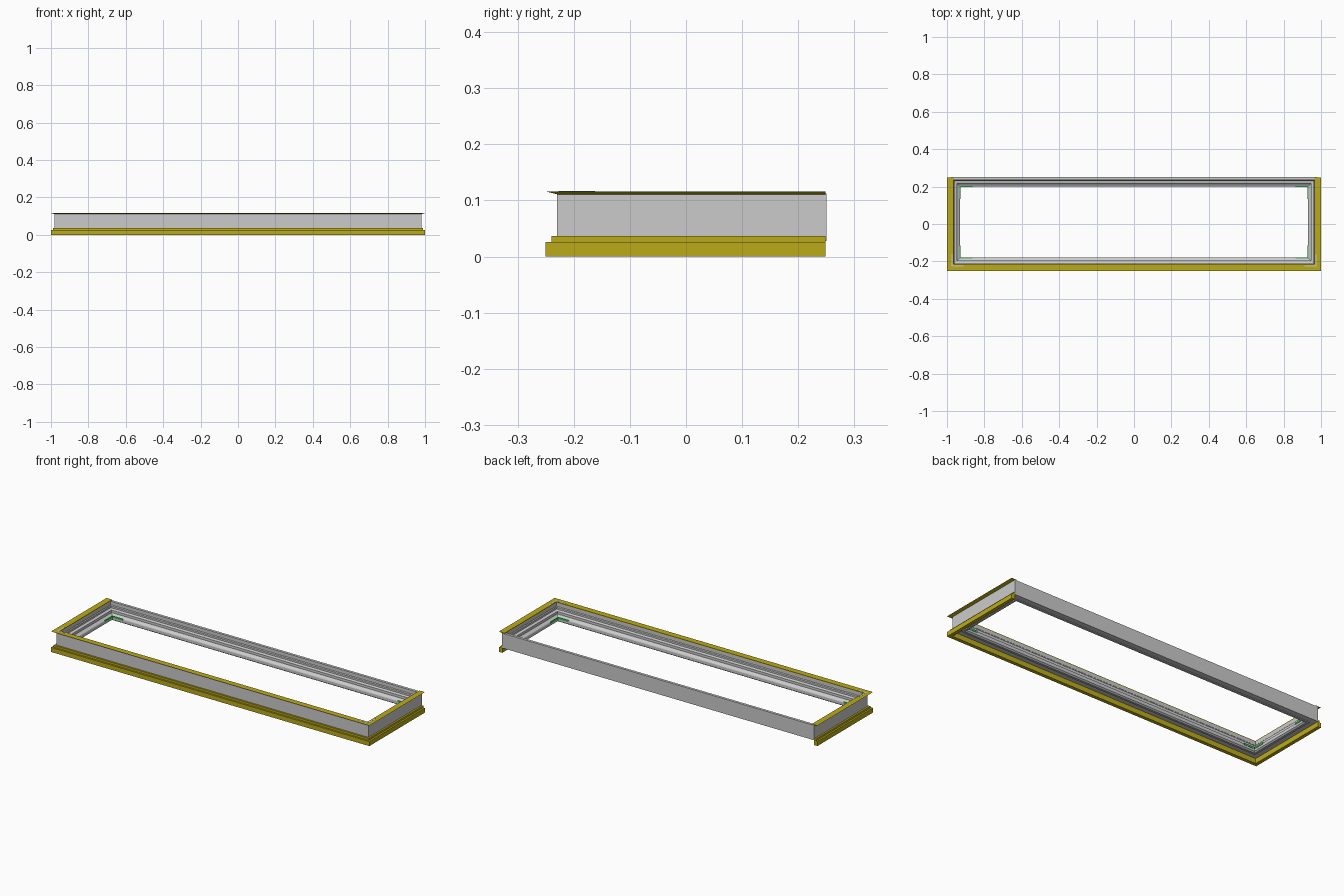
import bpy, bmesh

if "Cube" in bpy.data.objects:
    bpy.data.objects.remove(bpy.data.objects["Cube"])

X, YF, YB = 0.98, -0.23, 0.25   # outer faces of the grey frame


def material(name, rgb):
    m = bpy.data.materials.new(name)
    m.diffuse_color = (*rgb, 1)
    m.use_nodes = True
    m.node_tree.nodes["Principled BSDF"].inputs["Base Color"].default_value = m.diffuse_color
    return m


yellow = material("yellow", (0.5, 0.41, 0.01))
green = material("green", (0.05, 0.55, 0.1))


def sweep(name, profile, closed, mat=None):
    """Mitred sweep of an (inset, z) profile round four sides, or three with an open back."""
    bm = bmesh.new()
    corners = [(-1, 1), (-1, -1), (1, -1), (1, 1)]
    rings = []
    for sx, sy in corners:
        ring = []
        for d, z in profile:
            y = YF + d if sy < 0 else (YB - d if closed else YB - 0.001)
            ring.append(bm.verts.new((sx * (X - d), y, z)))
        rings.append(ring)
    n = len(profile)
    for i in range(4 if closed else 3):
        a, b = rings[i], rings[(i + 1) % 4]
        for j in range(n):
            k = (j + 1) % n
            bm.faces.new((a[j], a[k], b[k], b[j]))
    if not closed:
        bm.faces.new(rings[0])
        bm.faces.new(rings[3][::-1])
    return finish(name, bm, mat)


def finish(name, bm, mat=None):
    bmesh.ops.recalc_face_normals(bm, faces=bm.faces)
    me = bpy.data.meshes.new(name)
    bm.to_mesh(me)
    bm.free()
    ob = bpy.data.objects.new(name, me)
    bpy.context.collection.objects.link(ob)
    if mat:
        me.materials.append(mat)
    return ob


def corner_clip(name, sx, sy, inset, length, width, z0, z1, mat=None):
    """L-shaped clip set in one corner of the frame."""
    cx = sx * (X - inset)
    cy = YF + inset if sy < 0 else YB - inset
    shape = [(0, 0), (length, 0), (length, width), (width, width), (width, length), (0, length)]
    bm = bmesh.new()
    face = bm.faces.new([bm.verts.new((cx - sx * u, cy - sy * v, z0)) for u, v in shape])
    ext = bmesh.ops.extrude_face_region(bm, geom=[face])
    verts = [v for v in ext["geom"] if isinstance(v, bmesh.types.BMVert)]
    bmesh.ops.translate(bm, verts=verts, vec=(0, 0, z1 - z0))
    return finish(name, bm, mat)


# Grey frame with stepped inner rebates
sweep("frame", [(0, 0.028), (0, 0.112), (0.015, 0.112), (0.015, 0.092),
                (0.019, 0.088), (0.019, 0.078), (0.034, 0.074), (0.034, 0.06),
                (0.038, 0.056), (0.048, 0.05), (0.05, 0.046), (0.05, 0.03),
                (0.042, 0.024), (0.03, 0.024), (0.03, 0.028)], True)

# Yellow sill moulding and top flange on the front and ends
sweep("lower_moulding", [(-0.02, 0), (-0.02, 0.026), (-0.01, 0.026),
                         (-0.01, 0.037), (0, 0.037), (0, 0)], False, yellow)
sweep("top_flange", [(-0.02, 0.116), (0.015, 0.116), (0.015, 0.111), (0, 0.111)],
      False, yellow)

# Corner clips
for sx in (-1, 1):
    side = "left" if sx < 0 else "right"
    corner_clip("front_bracket_" + side, sx, -1, 0.003, 0.065, 0.006, 0.112, 0.1165)
    for sy in (-1, 1):
        end = "front" if sy < 0 else "back"
        corner_clip(f"green_clip_{end}_{side}", sx, sy, 0.046, 0.07, 0.006,
                    0.042, 0.052, green)
